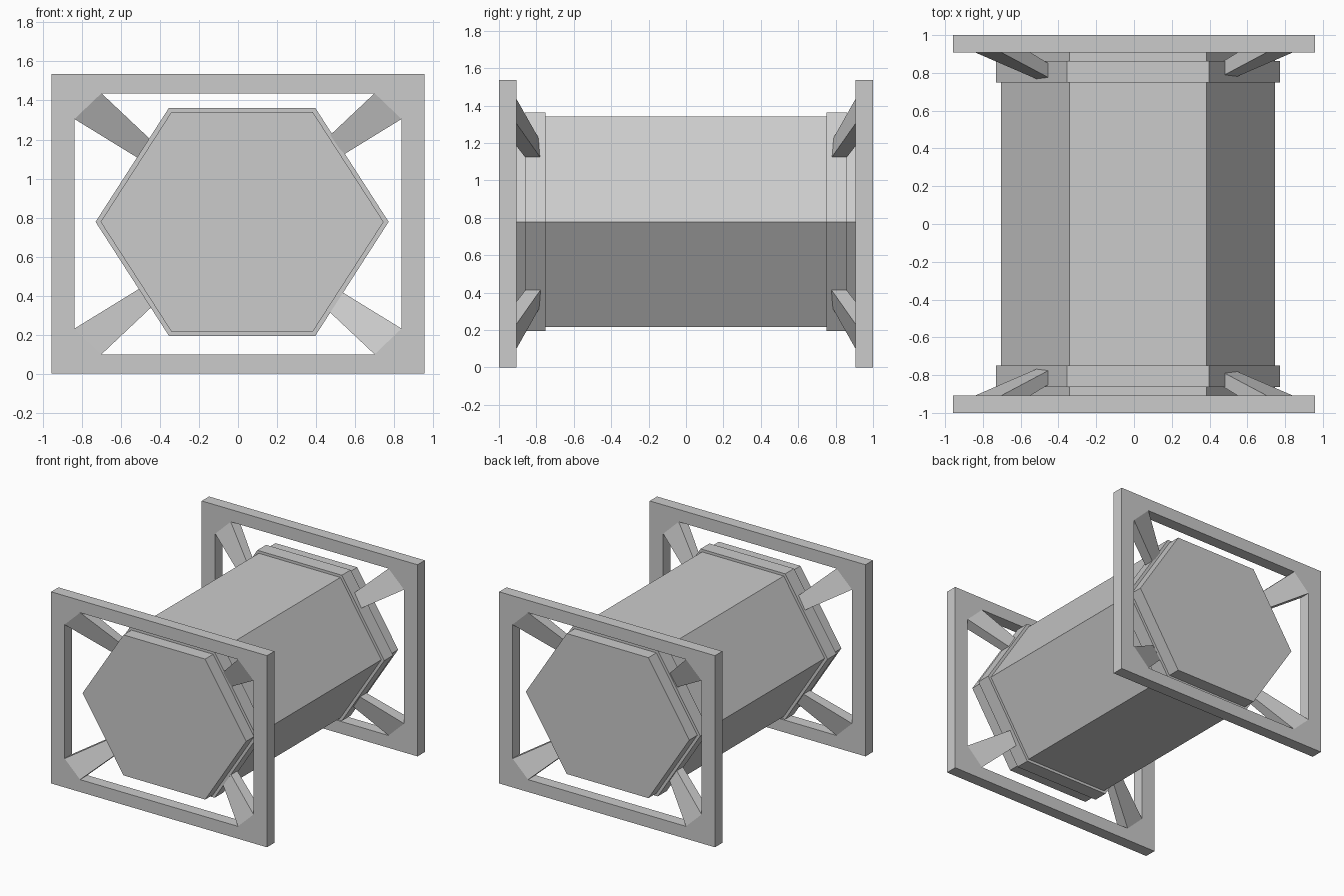
import bpy, bmesh
from math import pi

if "Cube" in bpy.data.objects:
    bpy.data.objects.remove(bpy.data.objects["Cube"])

MID_Z = 0.768          # height of the frame centre
HEX_X, HEX_Z = 0.021, 0.778   # axis of the hexagonal body
FRAME_OUT, FRAME_IN = 1.0, 0.907


def mesh_object(name, verts, faces):
    bm = bmesh.new()
    vs = [bm.verts.new(v) for v in verts]
    for f in faces:
        bm.faces.new([vs[i] for i in f])
    bmesh.ops.recalc_face_normals(bm, faces=bm.faces)
    me = bpy.data.meshes.new(name)
    bm.to_mesh(me)
    bm.free()
    ob = bpy.data.objects.new(name, me)
    bpy.context.collection.objects.link(ob)
    return ob


def prism(name, near, far):
    """Solid between two matching loops of points."""
    n = len(near)
    sides = [(i, (i + 1) % n, (i + 1) % n + n, i + n) for i in range(n)]
    return mesh_object(name, near + far, [tuple(range(n)), tuple(range(n, 2 * n))] + sides)


def hex_prism(name, half_w, half_top, half_h, y0, y1):
    prof = [(-half_w, 0), (-half_top, half_h), (half_top, half_h),
            (half_w, 0), (half_top, -half_h), (-half_top, -half_h)]
    prism(name, *[[(HEX_X + x, y, HEX_Z + z) for x, z in prof] for y in (y0, y1)])


def frame(name, y):
    """Rectangular frame whose opening has cut corners."""
    cu = bpy.data.curves.new(name, 'CURVE')
    cu.dimensions = '2D'
    cu.fill_mode = 'BOTH'
    cu.extrude = (FRAME_OUT - FRAME_IN) / 2
    w, h = 0.838, 0.669
    cx, cz = 0.70, 0.537
    outer = [(-0.957, -MID_Z), (0.957, -MID_Z), (0.957, MID_Z), (-0.957, MID_Z)]
    inner = [(w, -cz), (w, cz), (cx, h), (-cx, h), (-w, cz), (-w, -cz), (-cx, -h), (cx, -h)]
    for loop in (outer, inner):
        sp = cu.splines.new('POLY')
        sp.points.add(len(loop) - 1)
        for p, (x, z) in zip(sp.points, loop):
            p.co = (x, z, 0, 1)
        sp.use_cyclic_u = True
    ob = bpy.data.objects.new(name, cu)
    bpy.context.collection.objects.link(ob)
    ob.location = (0, y, MID_Z)
    ob.rotation_euler = (pi / 2, 0, 0)
    bpy.ops.object.select_all(action='DESELECT')
    ob.select_set(True)
    bpy.context.view_layer.objects.active = ob
    bpy.ops.object.convert(target='MESH')
    bpy.ops.object.shade_flat()


# Hexagonal body, its ends sitting inside the frame openings
hex_prism("body", 0.725, 0.362, 0.563, -0.963, 0.963)

for end, sy in (("front", -1), ("back", 1)):
    # Collar around the body and the end frame
    hex_prism(end + "_collar", 0.751, 0.375, 0.584, sy * 0.75, sy * 0.862)
    frame(end + "_frame", sy * (FRAME_OUT + FRAME_IN) / 2)

    # Tapered struts from the cut frame corners down into the collar
    for side, sx in (("left", -1), ("right", 1)):
        for level, sz in (("lower", -1), ("upper", 1)):
            root = [(0.70, 1.0, 0.669), (0.838, 1.0, 0.537),
                    (0.838, FRAME_IN, 0.537), (0.70, FRAME_IN, 0.669)]
            tip = [(0.42, 0.83, 0.405), (0.48, 0.83, 0.317),
                   (0.48, 0.752, 0.317), (0.42, 0.758, 0.405)]
            prism(f"{end}_{level}_{side}_strut",
                  *[[(sx * x, sy * y, MID_Z + sz * z) for x, y, z in loop]
                    for loop in (root, tip)])
